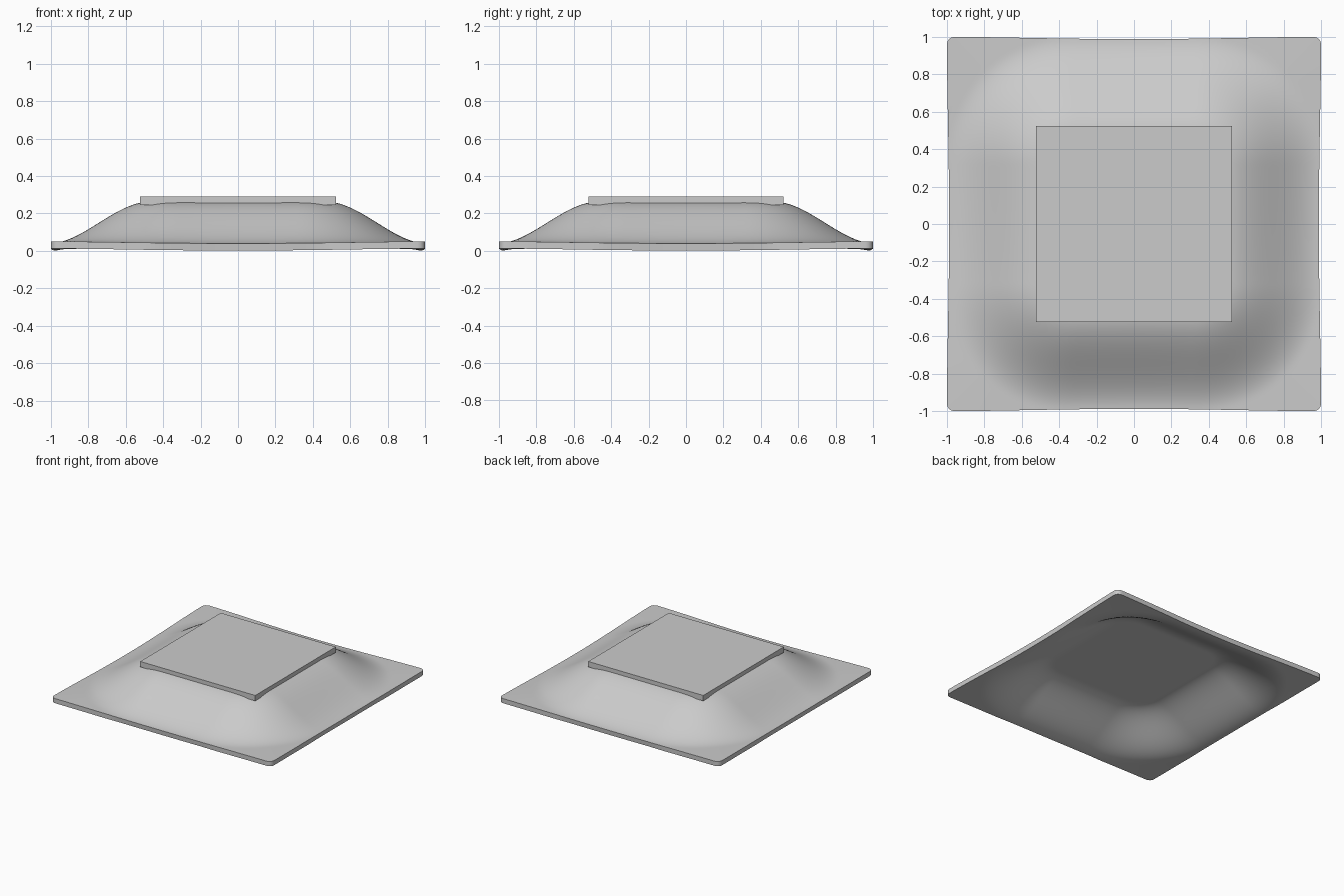
import bpy, bmesh, math

if "Cube" in bpy.data.objects:
    bpy.data.objects.remove(bpy.data.objects["Cube"])

CORNER = 0.04      # rounding of the sheet's outer corners
HALF = 0.52        # half width of the raised plateau
ROUND = 0.20       # rounding of the plateau corners
TOP = 0.263


def round_corner(x, y):
    """Map the square corner patch onto a quarter disc."""
    c = 1 - CORNER
    u, v = (abs(x) - c) / CORNER, (abs(y) - c) / CORNER
    if u > 0 and v > 0:
        x = math.copysign(c + CORNER * u * math.sqrt(1 - v * v / 2), x)
        y = math.copysign(c + CORNER * v * math.sqrt(1 - u * u / 2), y)
    return x, y


def sheet_height(x, y):
    """S-shaped fall from the plateau to the rim, sagging at mid-edge."""
    qx, qy = abs(x) - HALF + ROUND, abs(y) - HALF + ROUND
    d = math.hypot(max(qx, 0), max(qy, 0)) + min(max(qx, qy), 0) - ROUND
    s = min(max((d + 0.05) / 0.54, 0), 1)
    fall = s * s * (3 - 2 * s)
    t = min(abs(x), abs(y)) / max(abs(x), abs(y), 1e-6)
    rim = 0.05 - 0.011 * (1 - t * t) ** 2
    return TOP + (rim - TOP) * fall


def make_object(name, bm):
    mesh = bpy.data.meshes.new(name)
    bm.to_mesh(mesh)
    bm.free()
    ob = bpy.data.objects.new(name, mesh)
    bpy.context.collection.objects.link(ob)
    return ob


# Flared sheet, raised in the middle and hollow underneath
bm = bmesh.new()
bmesh.ops.create_grid(bm, x_segments=100, y_segments=100, size=1)
for v in bm.verts:
    x, y = round_corner(v.co.x, v.co.y)
    z = sheet_height(x, y)
    pull_x = 0.012 * abs(x) ** 6 * (1 - y * y) ** 2
    pull_y = 0.012 * abs(y) ** 6 * (1 - x * x) ** 2
    v.co = (x * (1 - pull_x), y * (1 - pull_y), z)
sheet = make_object("flared_sheet", bm)
solid = sheet.modifiers.new("thickness", 'SOLIDIFY')
solid.thickness = 0.038
solid.offset = -1
bpy.context.view_layer.objects.active = sheet
sheet.select_set(True)
bpy.ops.object.shade_smooth_by_angle(angle=math.radians(35))
# Split the hard rim edges created by the thickness
bpy.ops.object.modifier_apply(modifier=solid.name)
bpy.ops.object.shade_smooth_by_angle(angle=math.radians(35))

# Flat square slab on top
bm = bmesh.new()
bmesh.ops.create_cube(bm, size=1)
bmesh.ops.scale(bm, vec=(1.045, 1.045, 0.045), verts=bm.verts)
bmesh.ops.translate(bm, vec=(0, 0, 0.2675), verts=bm.verts)
make_object("top_slab", bm)
